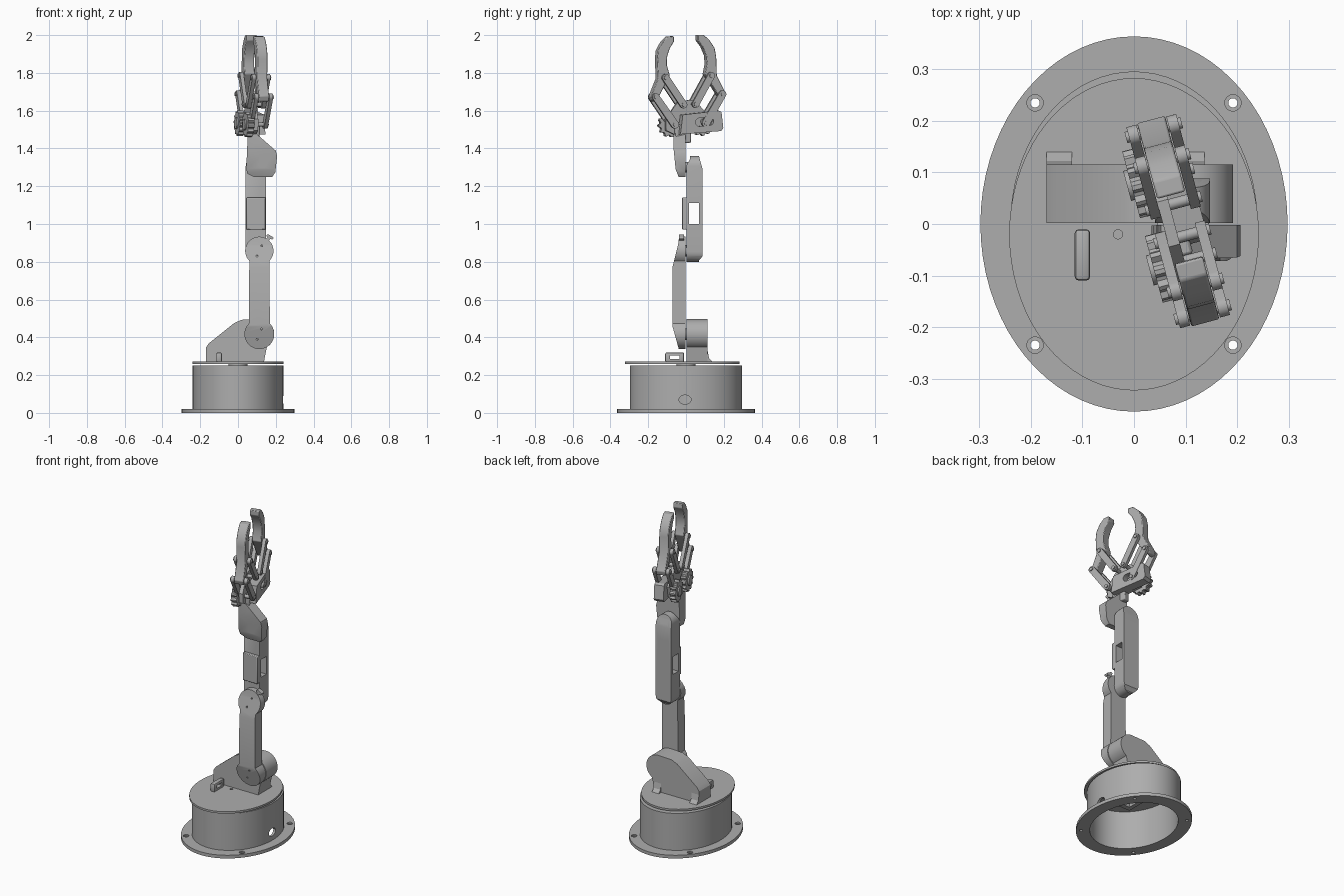
import bpy, bmesh, math
from mathutils import Matrix, Vector

if "Cube" in bpy.data.objects:
    bpy.data.objects.remove(bpy.data.objects["Cube"])

grey = bpy.data.materials.new("plain grey")
grey.use_nodes = True
grey.diffuse_color = (0.42, 0.42, 0.42, 1)
grey.node_tree.nodes["Principled BSDF"].inputs["Base Color"].default_value = grey.diffuse_color


def frame(a, b, d, origin=(0, 0, 0)):
    """Axes for outline width, outline height and depth."""
    m = Matrix((a, b, d)).transposed().to_4x4()
    m.translation = Vector(origin)
    return m


X, Y, Z = (1, 0, 0), (0, 1, 0), (0, 0, 1)
TOP, FRONT, SIDE = frame(X, Y, Z), frame(X, Z, Y), frame(Y, Z, X)
turn, lean = math.radians(15), math.radians(2.5)
ACROSS = Vector((-math.sin(turn), math.cos(turn), 0))
DEPTH = Vector((math.cos(turn), math.sin(turn), 0))
GRIP = frame(ACROSS * math.cos(lean) + Vector((0, 0, math.sin(lean))),
             Vector((0, 0, math.cos(lean))) - ACROSS * math.sin(lean),
             DEPTH, (0.084, 0.012, 1.53))


def arc(c, r, start=0, end=360, n=32, ry=None):
    steps = n if end - start == 360 else n + 1
    angles = [math.radians(start + (end - start) * i / n) for i in range(steps)]
    return [(c[0] + r * math.cos(t), c[1] + (ry or r) * math.sin(t)) for t in angles]


def rect(x0, x1, y0, y1):
    return [(x0, y0), (x1, y0), (x1, y1), (x0, y1)]


def capsule(p, q, r, r2=None):
    t = math.degrees(math.atan2(q[1] - p[1], q[0] - p[0]))
    return arc(p, r, t + 90, t + 270, 14) + arc(q, r2 or r, t - 90, t + 90, 14)


def solid(name, outline, axes, d0, d1, bevel=0):
    bm = bmesh.new()
    face = bm.faces.new([bm.verts.new((a, b, d0)) for a, b in outline])
    new = bmesh.ops.extrude_face_region(bm, geom=[face])["geom"]
    bmesh.ops.translate(bm, vec=(0, 0, d1 - d0), verts=[v for v in new if isinstance(v, bmesh.types.BMVert)])
    bm.transform(axes)
    bmesh.ops.recalc_face_normals(bm, faces=bm.faces)
    mesh = bpy.data.meshes.new(name)
    bm.to_mesh(mesh)
    bm.free()
    mesh.materials.append(grey)
    obj = bpy.data.objects.new(name, mesh)
    bpy.context.collection.objects.link(obj)
    if bevel:
        mod = obj.modifiers.new("Bevel", "BEVEL")
        mod.width, mod.segments, mod.limit_method = bevel, 2, "ANGLE"
    return obj


def cut(obj, outline, axes, d0, d1, how="DIFFERENCE"):
    tool = solid("cutter", outline, axes, d0, d1)
    mod = obj.modifiers.new("Cut", "BOOLEAN")
    mod.operation, mod.object, mod.solver = how, tool, "EXACT"
    bpy.context.view_layer.update()
    mesh = bpy.data.meshes.new_from_object(obj.evaluated_get(bpy.context.evaluated_depsgraph_get()))
    obj.modifiers.clear()
    obj.data = mesh
    bpy.data.objects.remove(tool)
    return obj


# Oval base: flange with screw holes, hollow drum and turntable
inner = arc((0, 0), 0.225, n=72, ry=0.28)
flange = solid("base_flange", arc((0, 0), 0.298, n=72, ry=0.364), TOP, 0, 0.02)
cut(flange, inner, TOP, -0.1, 0.1)
for sx in (-1, 1):
    for sy in (-1, 1):
        cut(flange, arc((sx * 0.192, sy * 0.235), 0.009, n=16), TOP, -0.1, 0.1)
        cut(flange, arc((sx * 0.192, sy * 0.235), 0.016, n=16), TOP, 0.013, 0.1)
drum = solid("base_drum", arc((0, 0), 0.24, n=72, ry=0.296), TOP, 0.015, 0.25)
cut(drum, inner, TOP, -0.1, 0.238)
cut(drum, arc((-0.005, 0.07), 0.032, ry=0.024), SIDE, 0.1, 0.4)
table = solid("turntable", arc((0, -0.02), 0.242, n=72, ry=0.303), TOP, 0.259, 0.271)
cut(table, arc((-0.031, -0.02), 0.009, n=16), TOP, 0.2, 0.3)
solid("turntable_axle", arc((0, 0), 0.05), TOP, 0.24, 0.262)
mount = solid("base_motor_mount", rect(-0.05, 0.07, -0.1, 0.1), TOP, 0.16, 0.24)
cut(mount, rect(-0.025, 0.045, -0.07, 0.07), TOP, 0.1, 0.22)

# Cable guide on the turntable
guide = solid("cable_guide", rect(-0.11, -0.01, 0.268, 0.32), SIDE, -0.115, -0.085, 0.008)
cut(guide, rect(-0.085, -0.035, 0.285, 0.303), SIDE, -0.2, 0)

# Shoulder bracket with a stepped motor pocket at the back
shoulder_axis, elbow_axis = (0.113, 0.417), (0.113, 0.858)
shoulder = solid("shoulder_bracket", [(0.137, 0.268), (-0.17, 0.268), (-0.17, 0.345), (-0.155, 0.368),
                 (-0.02, 0.476), (0.02, 0.493)] + arc(shoulder_axis, 0.079, 90, -60, 18), FRONT, 0.002, 0.115)
cut(shoulder, capsule((-0.09, 0.335), (0.1, 0.42), 0.048), FRONT, 0.05, 0.2)
cut(shoulder, capsule((-0.07, 0.344), (0.09, 0.415), 0.026), FRONT, 0.018, 0.2)
for x0, x1 in ((-0.17, -0.12), (0.09, 0.137)):
    solid("shoulder_foot", [(0.1, 0.268), (0.142, 0.268), (0.122, 0.29), (0.114, 0.33), (0.1, 0.33)], SIDE, x0, x1)

# Lower arm: waisted outline trimmed by its side taper, dished at both joints
arm = solid("lower_arm", arc(shoulder_axis, 0.079, 135, 405) + arc(elbow_axis, 0.075, -45, 225), FRONT, -0.2, 0.2)
cut(arm, [(-0.003, 0.3), (-0.003, 0.96), (-0.036, 0.935), (-0.042, 0.89), (-0.072, 0.77),
          (-0.072, 0.46), (-0.036, 0.33)], SIDE, -0.3, 0.4, "INTERSECT")
for axis, r in ((shoulder_axis, 0.068), (elbow_axis, 0.064)):
    cut(arm, arc(axis, r), FRONT, -0.2, -0.028)
    cut(arm, arc(axis, 0.014, n=16), FRONT, -0.1, 0.1)
    for s in (-1, 1):
        cut(arm, arc((axis[0] + s * 0.012, axis[1] + 0.027 * s), 0.005, n=10), FRONT, -0.1, 0.1)
    solid("joint_axle", arc(axis, 0.03), FRONT, -0.012, 0.02)
solid("cable_clip", capsule((0.14, 0.9), (0.168, 0.93), 0.009), FRONT, -0.036, -0.01)
solid("cable_clip_hook", capsule((0.158, 0.938), (0.18, 0.926), 0.007), FRONT, -0.036, -0.01)

# Forearm: rounded outline trimmed by its side profile, window and two motor pockets
fx = 0.094
forearm = solid("forearm", capsule((fx, 0.853), (fx, 1.307), 0.053), FRONT, -0.1, 0.2)
cut(forearm, [(0.002, 0.7), (0.07, 0.7), (0.07, 0.808), (0.088, 0.83), (0.088, 1.29), (0.075, 1.335),
              (0.06, 1.4), (0.022, 1.4), (0.022, 1.345), (0.002, 1.31)], SIDE, -0.3, 0.4, "INTERSECT")
cut(forearm, rect(0.016, 0.068, 1.0, 1.11), SIDE, -0.3, 0.4)
for z0, z1 in ((0.85, 0.935), (1.21, 1.305)):
    cut(forearm, capsule((fx, z0), (fx, z1), 0.038), FRONT, 0.06, 0.2)
    cut(forearm, capsule((fx, z0), (fx, z1), 0.022), FRONT, 0.02, 0.2)
solid("forearm_front_block", rect(0.045, 0.146, 0.97, 1.14), FRONT, -0.02, 0.004, 0.004)

# Wrist with an upright slot
wrist = solid("wrist", [(0.052, 1.48), (0.1, 1.475), (0.135, 1.445), (0.2, 1.388), (0.207, 1.36), (0.198, 1.275),
                        (0.18, 1.248), (0.085, 1.248), (0.048, 1.268), (0.044, 1.3)], FRONT, -0.2, 0.1)
cut(wrist, [(-0.002, 1.2), (-0.002, 1.5), (-0.066, 1.5), (-0.066, 1.4), (-0.055, 1.29),
            (-0.035, 1.24)], SIDE, -0.3, 0.4, "INTERSECT")
cut(wrist, capsule((0.13, 1.315), (0.134, 1.345), 0.019), FRONT, -0.2, -0.04)
cut(wrist, arc((0.132, 1.33), 0.012, n=16), FRONT, -0.2, 0.1)
solid("wrist_axle", arc((0.1, 1.3), 0.028), FRONT, -0.02, 0.02)

# Palm: backing plate, motor block with a stepped slot
solid("palm_plate", [(-0.12, -0.03), (-0.07, -0.055), (0.1, -0.04), (0.12, 0.03), (0.045, 0.125),
                     (-0.045, 0.125), (-0.12, 0.03)], GRIP, -0.03, -0.008)
solid("palm_neck", rect(-0.075, 0.01, -0.1, 0.0), GRIP, -0.03, 0.012, 0.006)
block = solid("palm_motor_block", [(-0.058, -0.053), (0.165, -0.045), (0.178, -0.03), (0.172, 0.055),
                                   (0.158, 0.063), (-0.04, 0.05)], GRIP, -0.01, 0.048)
cut(block, [(-0.028, -0.025), (0.14, -0.02), (0.138, 0.04), (-0.024, 0.03)], GRIP, 0.036, 0.1)
cut(block, capsule((0.05, 0.007), (0.105, 0.01), 0.022), GRIP, 0.01, 0.1)
solid("motor_shaft", arc((0.08, 0.009), 0.015), GRIP, 0.005, 0.04)

# Gripper halves: toothed gear, two link pairs, pivots and a curved finger
outline = [(0.066, 0.468), (0.1, 0.466), (0.13, 0.437), (0.155, 0.395), (0.162, 0.35), (0.161, 0.25), (0.205, 0.155),
           (0.197, 0.13), (0.18, 0.125), (0.165, 0.145), (0.096, 0.26), (0.11, 0.315), (0.107, 0.36), (0.09, 0.405),
           (0.065, 0.44)]
for side, s in (("right", -1), ("left", 1)):
    def flip(pts):
        return [(s * a, b) for a, b in pts]
    hub, inner_pin, outer_pin, upper_pin = flip([(0.085, 0), (0.033, 0.103), (0.183, 0.15), (0.125, 0.25)])
    teeth = [(hub[0] + r * math.cos(t), r * math.sin(t)) for i in range(48)
             for t, r in [(math.tau * i / 48, 0.067 if i % 4 < 2 else 0.057)]]
    solid(side + "_gear", teeth, GRIP, -0.07, -0.036)
    solid(side + "_gear_cap", arc(hub, 0.03), GRIP, -0.078, -0.069)
    solid(side + "_finger", flip(outline), GRIP, -0.028, 0.028, 0.004)
    for w in (-0.05, 0.03):
        solid(side + "_drive_link", capsule(hub, outer_pin, 0.021, 0.019), GRIP, w, w + 0.02)
        solid(side + "_guide_link", capsule(inner_pin, upper_pin, 0.019), GRIP, w, w + 0.02)
    for pin in (hub, inner_pin, outer_pin, upper_pin):
        solid(side + "_pivot", arc(pin, 0.011, n=16), GRIP, -0.056, 0.056)

# Smooth the round walls and keep the hard edges
bpy.ops.object.select_all(action="DESELECT")
for obj in bpy.context.collection.objects:
    if obj.type == "MESH" and obj.data.materials and obj.data.materials[0] == grey:
        obj.select_set(True)
        bpy.context.view_layer.objects.active = obj
bpy.ops.object.shade_smooth_by_angle(angle=math.radians(30))
